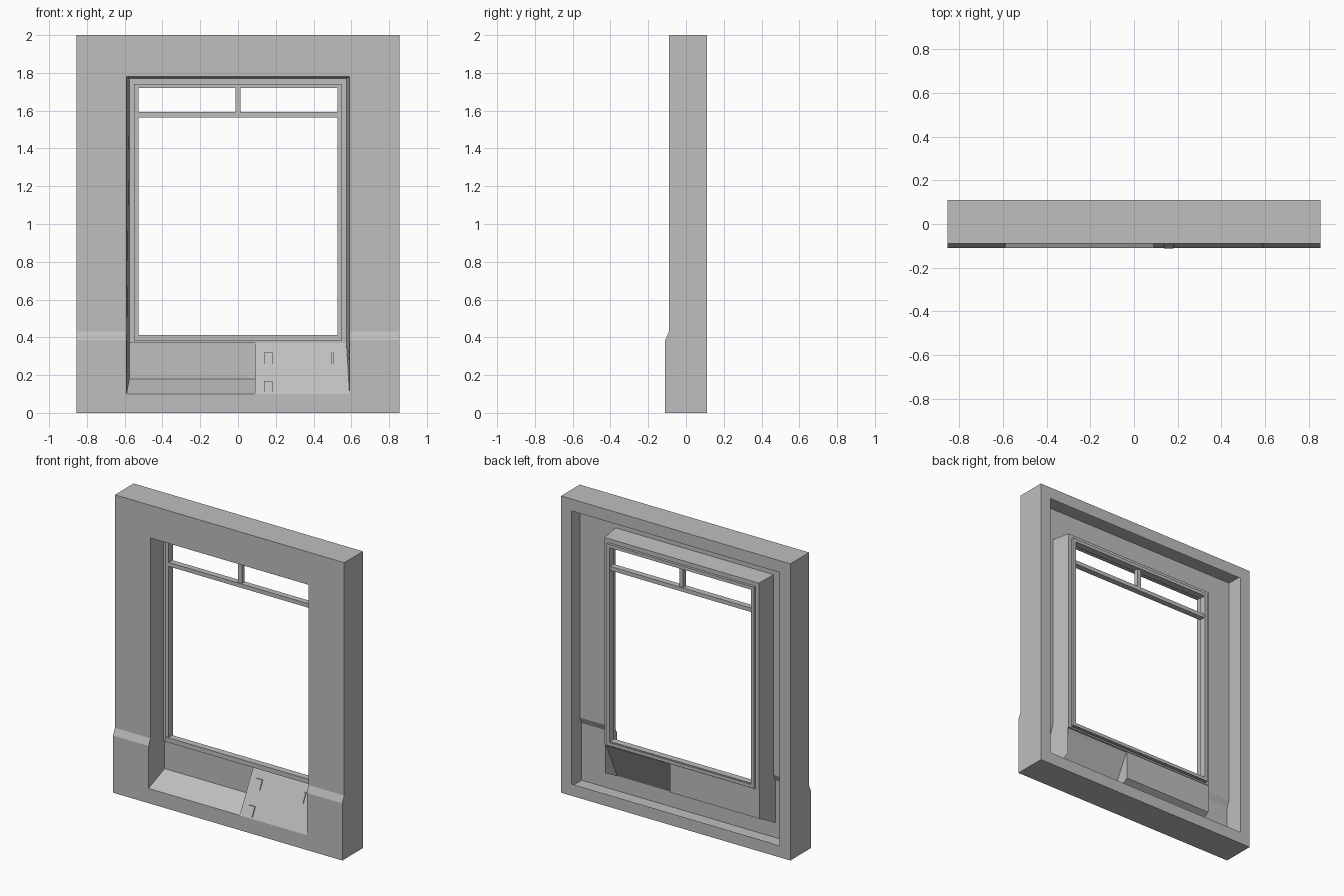
import bpy
from mathutils import Vector

cube = bpy.data.objects.get("Cube")
if cube:
    bpy.data.objects.remove(cube, do_unlink=True)

# One plain plaster colour
grey = bpy.data.materials.new("plain_grey")
grey.use_nodes = True
colour = (0.52, 0.52, 0.52, 1)
grey.diffuse_color = colour
grey.node_tree.nodes["Principled BSDF"].inputs["Base Color"].default_value = colour

W, H, BACK = 0.855, 2.0, 0.11        # half width, height, rear plane
OW, OB, OT = 0.59, 0.10, 1.78        # opening half width, bottom, top
UP, LOW = -0.09, -0.11               # front planes above and below the step
BW, BY = 0.575, 0.04                 # recess half width and depth at the back
SPLIT = 0.09                         # where the hatch starts


def sheet(name, faces):
    """Object from (points, facing) pairs, each face turned to its facing."""
    verts, polys = [], []
    for pts, facing in faces:
        pts = [Vector(p) for p in pts]
        n = Vector()
        for a, b in zip(pts, pts[1:] + pts[:1]):
            n += a.cross(b)
        if n.dot(Vector(facing)) < 0:
            pts.reverse()
        polys.append(range(len(verts), len(verts) + len(pts)))
        verts += pts
    me = bpy.data.meshes.new(name)
    me.from_pydata(verts, [], [list(p) for p in polys])
    me.materials.append(grey)
    ob = bpy.data.objects.new(name, me)
    bpy.context.collection.objects.link(ob)
    return ob


def box(x0, x1, y0, y1, z0, z1):
    """Six faces of a box for use in sheet()."""
    lo, hi = (x0, y0, z0), (x1, y1, z1)
    out = []
    for ax in range(3):
        u, v = [i for i in range(3) if i != ax]
        for side, sign in ((lo, -1), (hi, 1)):
            pts = []
            for a, b in ((lo, lo), (hi, lo), (hi, hi), (lo, hi)):
                p = [0, 0, 0]
                p[ax], p[u], p[v] = side[ax], a[u], b[v]
                pts.append(p)
            d = [0, 0, 0]
            d[ax] = sign
            out.append((pts, d))
    return out


def ring(hw, z0, z1, t, y0, y1):
    """Rectangular frame of four bars, width t."""
    return (box(-hw, -hw + t, y0, y1, z0, z1) + box(hw - t, hw, y0, y1, z0, z1)
            + box(-hw + t, hw - t, y0, y1, z0, z0 + t)
            + box(-hw + t, hw - t, y0, y1, z1 - t, z1))


FRONT, REAR, TOP = (0, -1, 0), (0, 1, 0), (0, 0, 1)

# Wall front with a thicker plinth, plus its side returns
profile = [(LOW, 0), (LOW, OB), (LOW, 0.385), (UP, 0.43), (UP, OT), (UP, H)]
wall, returns = [], []
for (ya, za), (yb, zb) in zip(profile, profile[1:]):
    spans = [(-W, -OW), (OW, W)]
    if zb <= OB or za >= OT:
        spans.append((-OW, OW))
    for a, b in spans:
        wall.append(([(a, ya, za), (b, ya, za), (b, yb, zb), (a, yb, zb)], FRONT))
    for s in (-1, 1):
        returns.append(([(s * W, ya, za), (s * W, BACK, za),
                         (s * W, BACK, zb), (s * W, yb, zb)], (s, 0, 0)))
sheet("wall_front", wall)
for y, z, d in ((LOW, 0, -1), (UP, H, 1)):
    returns.append(([(-W, y, z), (W, y, z), (W, BACK, z), (-W, BACK, z)], (0, 0, d)))
sheet("wall_returns", returns)

# Flange turned inwards around the rear edge
F = 0.08
outer = [(-W, 0), (W, 0), (W, H), (-W, H)]
inner = [(-W + F, F), (W - F, F), (W - F, H - F), (-W + F, H - F)]
flange = []
for i in range(4):
    j = (i + 1) % 4
    flange.append(([(x, BACK, z) for x, z in (outer[i], outer[j], inner[j], inner[i])], REAR))
sheet("rear_flange", flange)

# Reveal of the window recess: jambs and head
LEDGE, HEAD = 0.18, OT - 0.01
reveal = []
for s in (-1, 1):
    edge = [(s * OW, y, z) for y, z in profile[1:5]]
    reveal.append((edge + [(s * BW, BY, HEAD), (s * BW, BY, LEDGE)], (-s, 0, 0)))
reveal.append(([(-OW, UP, OT), (OW, UP, OT), (BW, BY, HEAD), (-BW, BY, HEAD)], (0, 0, -1)))
sheet("window_reveal", reveal)

# Sloping ledge and apron under the window
sheet("sloping_ledge", [([(-OW, LOW, OB), (SPLIT, LOW, OB),
                          (SPLIT, BY, LEDGE), (-BW, BY, LEDGE)], TOP)])
sheet("window_apron", [([(-BW, BY, LEDGE), (SPLIT, BY, LEDGE),
                         (SPLIT, BY, 0.38), (-BW, BY, 0.38)], FRONT)])

# Leaning hatch with its cheek
HY, HZ = 0.025, 0.355
sheet("leaning_hatch", [
    ([(SPLIT, LOW, OB), (OW, LOW, OB), (BW, HY, HZ), (SPLIT, HY, HZ)], FRONT),
    ([(SPLIT, HY, HZ), (BW, HY, HZ), (BW, BY, 0.38), (SPLIT, BY, 0.38)], TOP),
    ([(SPLIT, LOW, OB), (SPLIT, HY, HZ), (SPLIT, BY, 0.38), (SPLIT, BY, LEDGE)], (-1, 0, 0))])


def hatch_y(z):
    return LOW + (HY - LOW) * (z - OB) / (HZ - OB)


# Small hinges and catch on the hatch
for name, x, z, w in (("upper_hinge", 0.16, 0.29, 0.022),
                      ("lower_hinge", 0.16, 0.14, 0.022),
                      ("hatch_catch", 0.50, 0.29, 0.006)):
    y0, y1 = hatch_y(z - 0.03), hatch_y(z + 0.03)
    fit = sheet(name, box(x - w, x + w, -0.008, 0.0, -0.03, 0.03))
    for v in fit.data.vertices:
        v.co.y += y0 + (y1 - y0) * (v.co.z + 0.03) / 0.06
        v.co.z += z

# Window casing, sash and glazing bars
sheet("window_casing", ring(BW, 0.37, HEAD, 0.03, 0.03, 0.045))
sheet("window_sash", ring(0.55, 0.385, 1.742, 0.022, 0.015, 0.062))
sheet("window_sill", box(-0.55, 0.55, 0.01, 0.055, 0.38, 0.412))
sheet("transom", box(-0.53, 0.53, 0.015, 0.055, 1.565, 1.592))
sheet("mullion", box(-0.014, 0.014, 0.02, 0.05, 1.592, 1.722))
